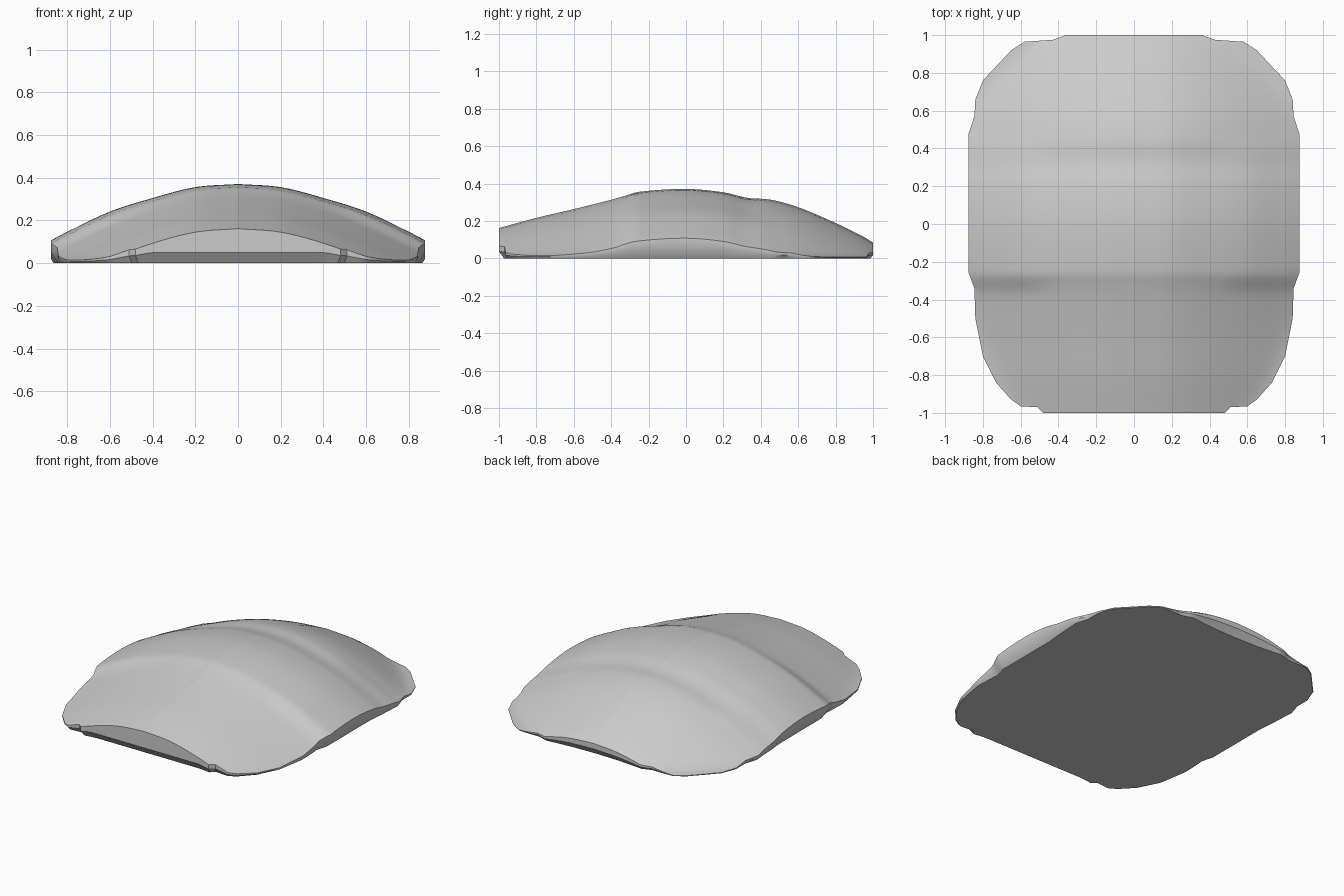
import bpy
import bmesh
import math

cube = bpy.data.objects.get("Cube")
if cube:
    bpy.data.objects.remove(cube)

RINGS = 44
STEP = 0.03

# Half outline seen from above, back to front
OUTLINE = [(0, 1), (.36, 1), (.43, .975), (.58, .965), (.65, .92), (.8, .76),
           (.84, .66), (.845, .57), (.875, .48), (.875, -.26), (.845, -.34),
           (.84, -.5), (.8, -.7), (.73, -.84), (.65, -.93), (.6, -.965),
           (.51, -.97), (.48, -1), (0, -1)]

# Crown height along y, with two shallow steps
CROWN = [(-1, .16), (-.8, .215), (-.6, .262), (-.4, .312), (-.33, .332),
         (-.25, .355), (0, .37), (.2, .352), (.33, .322), (.45, .313),
         (.6, .272), (.8, .187), (.95, .112), (1, .08)]

# Fall away from the crown across x, for the raised band and for the ends
BAND_FALL = [(0, 0), (.2, .015), (.4, .066), (.6, .13), (.8, .225), (.88, .268)]
END_FALL = [(0, 0), (.2, .017), (.4, .07), (.6, .148), (.8, .243), (.88, .285)]


def curve(points, t):
    """Smooth curve through the given points."""
    n = len(points)

    def slope(i):
        a, b = points[max(i - 1, 0)], points[min(i + 1, n - 1)]
        return (b[1] - a[1]) / (b[0] - a[0])

    t = min(max(t, points[0][0]), points[-1][0])
    i = next(k for k in range(n - 1) if t <= points[k + 1][0])
    (x0, y0), (x1, y1) = points[i], points[i + 1]
    w = x1 - x0
    s = (t - x0) / w
    ease = s * s * (3 - 2 * s)
    return (y0 + (y1 - y0) * ease + w * slope(i) * s * (1 - s) ** 2
            - w * slope(i + 1) * s * s * (1 - s))


def ramp(a, b, t):
    s = min(max((t - a) / (b - a), 0), 1)
    return s * s * (3 - 2 * s)


def height(x, y):
    band = ramp(-.38, -.26, y) * (1 - ramp(.32, .5, y))
    x = abs(x)
    fall = band * curve(BAND_FALL, x) + (1 - band) * curve(END_FALL, x)
    h = curve(CROWN, y) - fall
    # Soft floor so the corners taper to a thin rim
    return (h + math.sqrt(h * h + .0012)) / 2


def full_outline():
    half = []
    for (x0, y0), (x1, y1) in zip(OUTLINE, OUTLINE[1:]):
        n = max(1, round(math.hypot(x1 - x0, y1 - y0) / STEP))
        half += [(x0 + (x1 - x0) * k / n, y0 + (y1 - y0) * k / n)
                 for k in range(n)]
    half.append(OUTLINE[-1])
    return half + [(-x, y) for x, y in reversed(half[1:-1])]


def bridge(bm, a, b):
    n = len(a)
    for i in range(n):
        j = (i + 1) % n
        bm.faces.new((a[i], a[j], b[j], b[i]))


bm = bmesh.new()
outline = full_outline()

# Domed top made of concentric rings
centre = bm.verts.new((0, 0, height(0, 0)))
rings = []
for r in range(1, RINGS + 1):
    s = r / RINGS
    rings.append([bm.verts.new((x * s, y * s, height(x * s, y * s)))
                  for x, y in outline])
first = rings[0]
for i in range(len(first)):
    bm.faces.new((centre, first[i], first[(i + 1) % len(first)]))

# Upright rim, then an undercut down to the flat base
lips = [min(.05, v.co.z * .55) for v in rings[-1]]
rings.append([bm.verts.new((x, y, z)) for (x, y), z in zip(outline, lips)])
rings.append([bm.verts.new((x * (1 - .75 * z), y * (1 - .75 * z), 0))
              for (x, y), z in zip(outline, lips)])
for a, b in zip(rings, rings[1:]):
    bridge(bm, a, b)
bm.faces.new(rings[-1])
bmesh.ops.recalc_face_normals(bm, faces=bm.faces)

mesh = bpy.data.meshes.new("domed_shell")
bm.to_mesh(mesh)
bm.free()
shell = bpy.data.objects.new("domed_shell", mesh)
bpy.context.collection.objects.link(shell)

# Plain grey
grey = bpy.data.materials.new("light_grey")
grey.use_nodes = True
colour = (.6, .6, .6, 1)
grey.diffuse_color = colour
grey.node_tree.nodes["Principled BSDF"].inputs["Base Color"].default_value = colour
mesh.materials.append(grey)

bpy.ops.object.select_all(action="DESELECT")
shell.select_set(True)
bpy.context.view_layer.objects.active = shell
bpy.ops.object.shade_smooth_by_angle(angle=math.radians(35))
